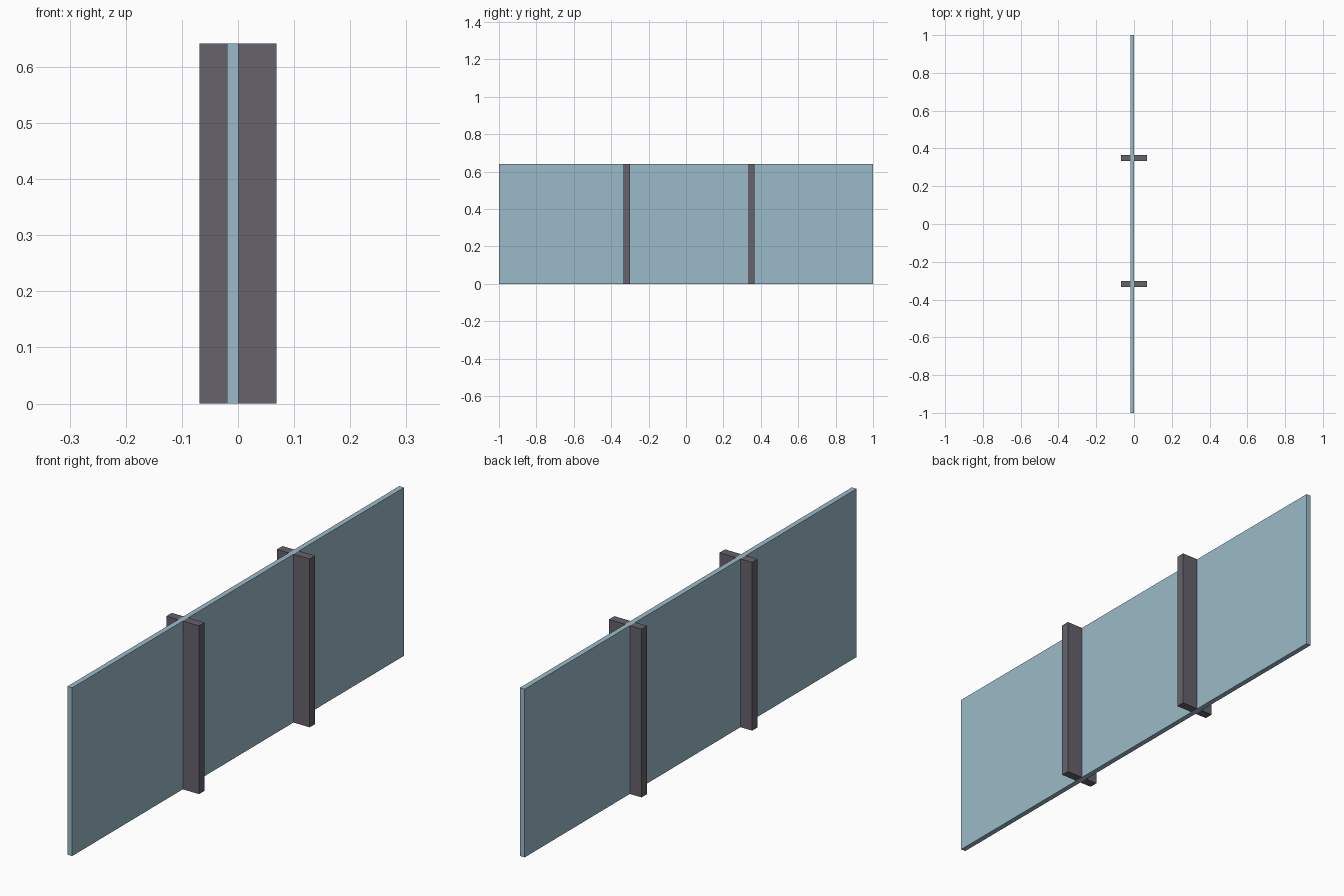
import bpy

if "Cube" in bpy.data.objects:
    bpy.data.objects.remove(bpy.data.objects["Cube"])


def material(name, rgb):
    m = bpy.data.materials.new(name)
    m.diffuse_color = (*rgb, 1)
    m.use_nodes = True
    m.node_tree.nodes["Principled BSDF"].inputs["Base Color"].default_value = m.diffuse_color
    return m


def box(name, lo, hi, mat):
    bpy.ops.mesh.primitive_cube_add(size=1, location=[(a + b) / 2 for a, b in zip(lo, hi)])
    ob = bpy.context.object
    ob.name = name
    ob.scale = [b - a for a, b in zip(lo, hi)]
    bpy.ops.object.transform_apply(location=False, rotation=False, scale=True)
    ob.data.materials.append(mat)


glass = material("pale blue glass", (0.328, 0.497, 0.578))
metal = material("dark grey metal", (0.133, 0.122, 0.150))

HEIGHT = 0.642
BACK, FRONT = -0.0195, 0.0005   # panel faces in x
HALF_DEPTH = 0.069              # post reach in x
HALF_WIDTH = 0.0165             # post half width in y

# long glass panel
box("glass_panel", (BACK, -1, 0), (FRONT, 1, HEIGHT), glass)

# two posts, each with a fin on either side of the panel
for label, y in (("near", -0.317), ("far", 0.35)):
    box(f"{label}_post_left", (-HALF_DEPTH, y - HALF_WIDTH, 0), (BACK, y + HALF_WIDTH, HEIGHT), metal)
    box(f"{label}_post_right", (FRONT, y - HALF_WIDTH, 0), (HALF_DEPTH, y + HALF_WIDTH, HEIGHT), metal)
